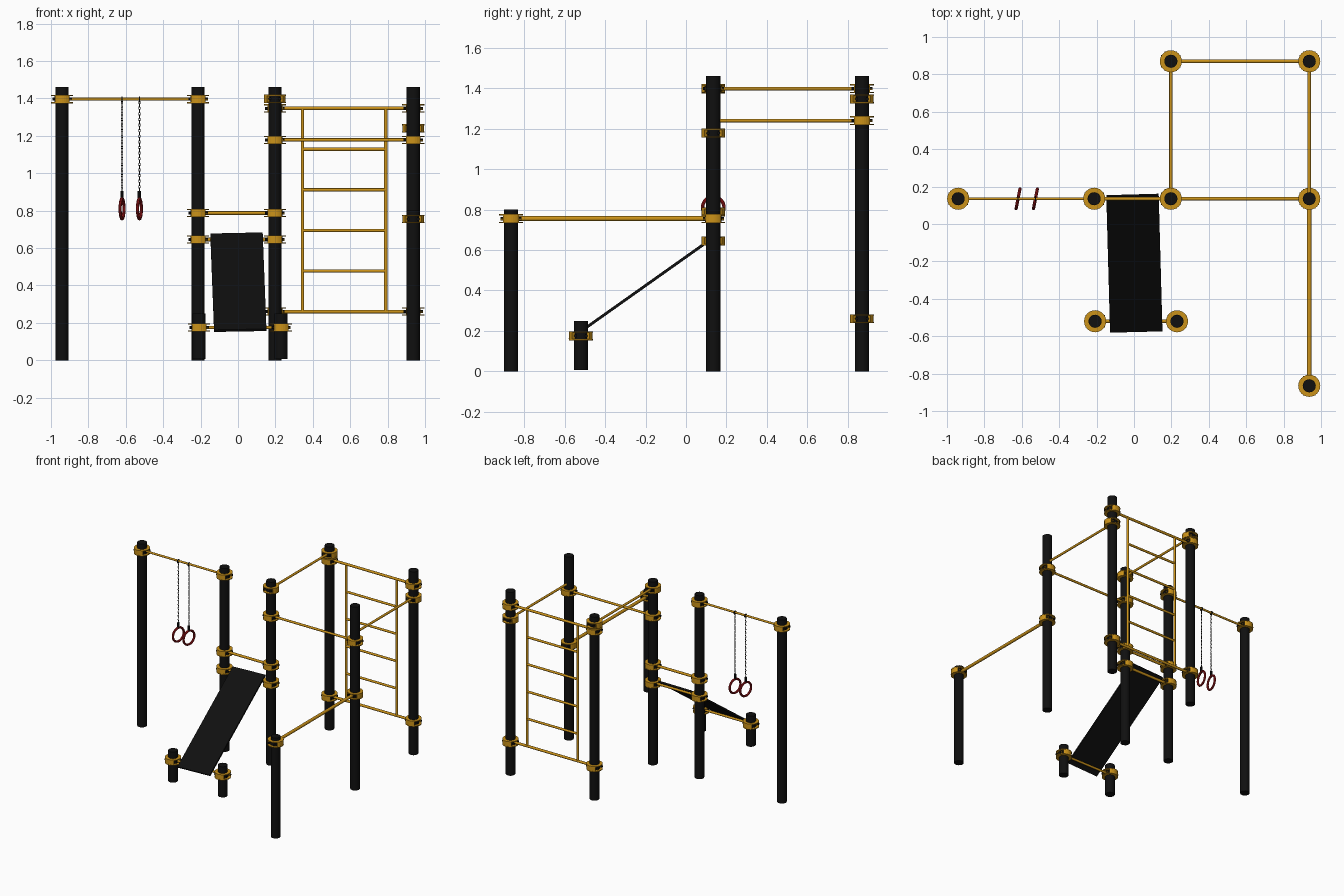
import bpy, bmesh, math
from mathutils import Vector, Matrix

cube = bpy.data.objects.get("Cube")
if cube:
    bpy.data.objects.remove(cube, do_unlink=True)


def material(name, rgb, rough=0.6):
    m = bpy.data.materials.new(name)
    m.use_nodes = True
    m.diffuse_color = (*rgb, 1)
    node = m.node_tree.nodes["Principled BSDF"]
    node.inputs["Base Color"].default_value = (*rgb, 1)
    node.inputs["Roughness"].default_value = rough
    return m


BLACK = material("post black", (0.005, 0.005, 0.005))
GOLD = material("golden yellow", (0.6, 0.29, 0.01))
RED = material("ring red", (0.38, 0.01, 0.012))


def add_object(name, mesh, loc=(0, 0, 0), turn=0):
    ob = bpy.data.objects.new(name, mesh)
    ob.location = loc
    ob.rotation_euler.z = turn
    bpy.context.collection.objects.link(ob)
    return ob


def finish(bm, name, mats):
    bmesh.ops.recalc_face_normals(bm, faces=bm.faces)
    mesh = bpy.data.meshes.new(name)
    bm.to_mesh(mesh)
    bm.free()
    for m in mats:
        mesh.materials.append(m)
    return mesh


def smooth(ob):
    bpy.ops.object.select_all(action='DESELECT')
    ob.select_set(True)
    bpy.context.view_layer.objects.active = ob
    bpy.ops.object.shade_smooth_by_angle(angle=math.radians(40))


def rod(name, a, b, radius, mat, sides=12):
    """Cylinder between two points."""
    a, b = Vector(a), Vector(b)
    d = b - a
    bm = bmesh.new()
    place = Matrix.Translation((a + b) / 2) @ d.to_track_quat('Z', 'Y').to_matrix().to_4x4()
    bmesh.ops.create_cone(bm, cap_ends=True, segments=sides, radius1=radius,
                          radius2=radius, depth=d.length, matrix=place)
    ob = add_object(name, finish(bm, name, [mat]))
    smooth(ob)
    return ob


def sector(bm, r0, r1, z0, z1, start, sweep, steps, mat=0):
    """Rectangular profile spun around the z axis."""
    old = set(bm.faces)
    c, s = math.cos(start), math.sin(start)
    verts = [bm.verts.new((r * c, r * s, z))
             for r, z in ((r0, z0), (r1, z0), (r1, z1), (r0, z1))]
    face = bm.faces.new(verts)
    bmesh.ops.spin(bm, geom=[face], cent=(0, 0, 0), axis=(0, 0, 1),
                   angle=sweep, steps=steps)
    for f in set(bm.faces) - old:
        f.material_index = mat


# Clamp: two ring plates, two solid side shells, dark sleeve and bolts
bm = bmesh.new()
H = 0.022
for z in (-H, H - 0.006):
    sector(bm, 0.035, 0.059, z, z + 0.006, 0, math.tau, 24)
sector(bm, 0.033, 0.04, -H + 0.004, H - 0.004, 0, math.tau, 24, 1)
for side in (math.pi / 2, -math.pi / 2):
    half = math.radians(42)
    sector(bm, 0.038, 0.058, -H + 0.003, H - 0.003, side - half, half * 2, 8)
for sx in (-1, 1):
    for sy in (-1, 1):
        start = len(bm.faces)
        bmesh.ops.create_cone(bm, cap_ends=True, segments=8, radius1=0.008,
                              radius2=0.008, depth=0.012,
                              matrix=Matrix.Translation((sx * 0.046, sy * 0.026, 0))
                              @ Matrix.Rotation(math.pi / 2, 4, 'Y'))
        bm.faces.ensure_lookup_table()
        for f in bm.faces[start:]:
            f.material_index = 1
clamp_mesh = finish(bm, "clamp", [GOLD, BLACK])

# Posts: name -> x, y, top
FRONT, BACK, RIGHT = 0.135, 0.87, 0.937
posts = {
    "swing_post": (-0.94, FRONT, 1.46),
    "slide_post_right": (-0.213, FRONT, 1.46),
    "slide_post_left": (0.197, FRONT, 1.46),
    "corner_post": (RIGHT, FRONT, 1.46),
    "ladder_post_right": (0.197, BACK, 1.46),
    "ladder_post_left": (RIGHT, BACK, 1.46),
    "low_post": (RIGHT, -0.865, 0.80),
    "short_post_right": (-0.208, -0.52, 0.25),
    "short_post_left": (0.23, -0.52, 0.25),
}
for name, (x, y, top) in posts.items():
    rod(name, (x, y, 0.006 if top < 0.5 else 0), (x, y, top), 0.035, BLACK, 20)

# Bars between posts: start, end, height, radius, clamp at start
bars = [
    ("swing_post", "slide_post_right", 1.396, 0.008, True),
    ("slide_post_right", "slide_post_left", 0.787, 0.01, True),
    ("slide_post_right", "slide_post_left", 0.645, 0.01, True),
    ("short_post_right", "short_post_left", 0.175, 0.009, True),
    ("slide_post_left", "corner_post", 1.178, 0.009, True),
    ("slide_post_left", "ladder_post_right", 1.398, 0.009, True),
    ("corner_post", "ladder_post_left", 1.24, 0.009, False),
    ("corner_post", "low_post", 0.755, 0.012, True),
    ("ladder_post_right", "ladder_post_left", 1.347, 0.01, True),
    ("ladder_post_right", "ladder_post_left", 0.26, 0.01, True),
]
for a, b, z, radius, clamp_start in bars:
    pa, pb = (Vector((*posts[n][:2], z)) for n in (a, b))
    rod("bar", pa, pb, radius, GOLD)
    d = pb - pa
    for p in ([pa, pb] if clamp_start else [pb]):
        add_object("clamp", clamp_mesh, p, math.atan2(d.y, d.x))

# Wall ladder
LX, RX = 0.345, 0.79
for x in (LX, RX):
    rod("ladder_rail", (x, BACK, 0.26), (x, BACK, 1.347), 0.009, GOLD)
for i in range(4):
    z = 0.477 + i * 0.217
    rod("ladder_rung", (LX, BACK, z), (RX, BACK, z), 0.009, GOLD)

# Sloping board
bm = bmesh.new()
corners = [(-0.148, 0.15, 0.672), (-0.128, -0.577, 0.157),
           (0.152, -0.57, 0.162), (0.132, 0.158, 0.678)]
bm.faces.new([bm.verts.new(c) for c in corners])
board = add_object("sloping_board", finish(bm, "sloping_board", [BLACK]))
solid = board.modifiers.new("thickness", 'SOLIDIFY')
solid.thickness = 0.014
solid.offset = 0


def torus(name, major, minor, loc, rot, mat, segs=32, sides=8, stretch=1):
    bpy.ops.mesh.primitive_torus_add(major_radius=major, minor_radius=minor,
                                     major_segments=segs, minor_segments=sides,
                                     location=loc, rotation=rot)
    ob = bpy.context.object
    ob.name = name
    ob.scale.x = stretch
    ob.data.materials.append(mat)
    smooth(ob)
    return ob


# Gymnastic rings on chains
for x in (-0.62, -0.527):
    torus("gym_ring", 0.054, 0.0085, (x, FRONT, 0.81),
          (0, math.pi / 2, math.radians(-11)), RED)
    torus("hanger_loop", 0.012, 0.004, (x, FRONT, 1.394), (0, math.pi / 2, 0), BLACK, 12, 6)
    rod("ring_buckle", (x, FRONT, 0.865), (x, FRONT, 0.905), 0.009, BLACK, 8)
    links = 32
    for i in range(links):
        z = 0.905 + (i + 0.5) * (1.385 - 0.905) / links
        torus("chain_link", 0.0045, 0.0018, (x, FRONT, z),
              (0, math.pi / 2, (i % 2) * math.pi / 2), BLACK, 8, 4, 1.7)
